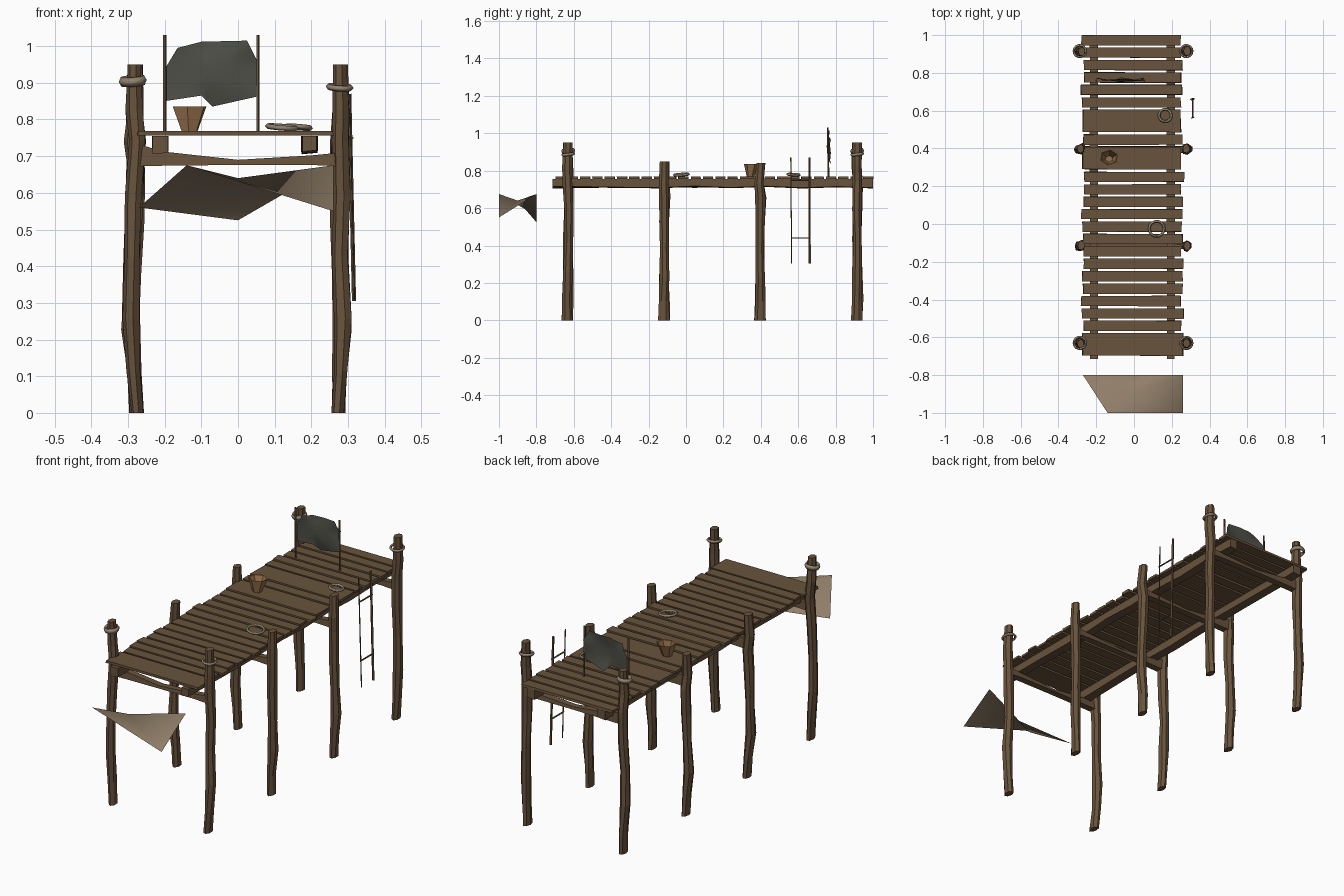
import bpy, bmesh, math, random
from mathutils import Vector, Matrix

random.seed(4)
if "Cube" in bpy.data.objects:
    bpy.data.objects.remove(bpy.data.objects["Cube"], do_unlink=True)


def material(name, rgb):
    m = bpy.data.materials.new(name)
    m.use_nodes = True
    m.diffuse_color = (*rgb, 1)
    m.node_tree.nodes["Principled BSDF"].inputs["Base Color"].default_value = (*rgb, 1)
    return m


WOOD = material("weathered_wood", (0.14, 0.087, 0.045))
CLAY = material("clay_orange", (0.30, 0.16, 0.07))
HIDE = material("grey_hide", (0.075, 0.077, 0.062))
ROPE = material("pale_rope", (0.28, 0.22, 0.15))
CANVAS = material("tan_canvas", (0.28, 0.21, 0.14))


def finish(bm, name, mat, smooth=False):
    me = bpy.data.meshes.new(name)
    bm.to_mesh(me)
    bm.free()
    me.materials.append(mat)
    for p in me.polygons:
        p.use_smooth = smooth
    ob = bpy.data.objects.new(name, me)
    bpy.context.scene.collection.objects.link(ob)
    return ob


def jitter(amount):
    return random.uniform(-amount, amount)


def loft(name, rings, mat, caps=(True, True), smooth=False):
    """Skin a list of equal point rings."""
    bm = bmesh.new()
    loops = [[bm.verts.new(p) for p in ring] for ring in rings]
    n = len(loops[0])
    for a, b in zip(loops, loops[1:]):
        for i in range(n):
            j = (i + 1) % n
            bm.faces.new((a[i], a[j], b[j], b[i]))
    if caps[0]:
        bm.faces.new(loops[0][::-1])
    if caps[1]:
        bm.faces.new(loops[-1])
    bmesh.ops.recalc_face_normals(bm, faces=bm.faces)
    return finish(bm, name, mat, smooth)


def box(name, lo, hi, mat, wobble=0.0):
    bm = bmesh.new()
    bmesh.ops.create_cube(bm, size=1)
    lo, hi = Vector(lo), Vector(hi)
    for v in bm.verts:
        v.co = Vector([lo[k] + (v.co[k] + 0.5) * (hi[k] - lo[k]) for k in range(3)])
        v.co.x += jitter(wobble)
        v.co.y += jitter(wobble * 0.6)
    return finish(bm, name, mat)


def pole(name, a, b, radius, sides=5):
    """Thin straight stick between two points."""
    a, b = Vector(a), Vector(b)
    turn = (b - a).to_track_quat("Z", "Y")
    rings = [[p + turn @ Vector((radius * math.cos(t), radius * math.sin(t), 0))
              for t in (math.tau * i / sides for i in range(sides))] for p in (a, b)]
    return loft(name, rings, WOOD)


def rope_ring(name, centre, radius, thick, height, tilt=(0, 0)):
    """Coil with a flattened four-sided section."""
    spin = Matrix.Rotation(tilt[0], 3, "X") @ Matrix.Rotation(tilt[1], 3, "Y")
    section = ((-thick, 0), (0, -height), (thick, 0), (0, height))
    rings = []
    for i in range(15):
        t = math.tau * i / 14
        rings.append([Vector(centre) + spin @ Vector(((radius + r) * math.cos(t),
                      (radius + r) * math.sin(t), z)) for r, z in section])
    return loft(name, rings, ROPE, (False, False), True)


# Deck planks, counted from the back; some are double width
PITCH = 1.71 / 26
slot = 0
while slot < 26:
    span = 2 if slot in (6, 9, 24) else 1
    y1 = 1.0 - slot * PITCH
    y0 = y1 - span * PITCH + 0.012
    box("deck_plank", (-0.273 + jitter(0.01), y0, 0.756),
        (0.255 + jitter(0.01), y1, 0.769), WOOD, 0.003)
    slot += span

# Long beams under the deck
for side, x in (("right", -0.212), ("left", 0.195)):
    rings = []
    for i in range(10):
        y = -0.715 + 1.715 * i / 9
        w, low = 0.021 + jitter(0.002), 0.71 + jitter(0.005)
        rings.append([(x - w, y, low), (x + w, y, low + 0.004),
                      (x + w, y, 0.755), (x - w, y, 0.755)])
    loft(side + "_long_beam", rings, WOOD)

# Crooked posts: height fraction, outward shift, x radius, y radius
BEND = ((0, 0, 0.017, 0.030), (0.12, 0.006, 0.019, 0.028), (0.27, 0.014, 0.025, 0.027),
        (0.45, 0.012, 0.023, 0.023), (0.62, 0.006, 0.025, 0.026),
        (0.78, 0.002, 0.024, 0.028), (0.87, 0.008, 0.025, 0.026), (1, 0.004, 0.019, 0.024))
ROWS = ((-0.63, 0.95), (-0.115, 0.85), (0.395, 0.84), (0.915, 0.95))
for y, top in ROWS:
    for side, sign in (("right", -1), ("left", 1)):
        rings = []
        for f, shift, rx, ry in BEND:
            cx = sign * (0.276 + shift * (1 if sign < 0 else 0.5)) + jitter(0.004)
            cy = y + jitter(0.005)
            rings.append([(cx + rx * math.cos(t) * (1 + jitter(0.1)),
                           cy + ry * math.sin(t) * (1 + jitter(0.1)), top * f)
                          for t in (math.tau * (i + 0.5) / 7 for i in range(7))])
        loft(side + "_post", rings, WOOD)

    # Sagging cross beam joining the pair of posts
    rings = []
    for x, low, high in ((-0.28, 0.672, 0.735), (-0.2, 0.674, 0.712), (0, 0.676, 0.69),
                         (0.2, 0.676, 0.702), (0.28, 0.672, 0.71)):
        rings.append([(x, y - 0.018, low), (x, y + 0.018, low),
                      (x, y + 0.016, high), (x, y - 0.016, high)])
    loft("cross_beam", rings, WOOD)

# Rope bands round the tall end posts
for y in (-0.63, 0.915):
    rope_ring("right_post_rope", (-0.287, y, 0.905), 0.032, 0.006, 0.013, (0.1, -0.08))
    rope_ring("left_post_rope", (0.277, y, 0.888), 0.032, 0.006, 0.008, (0.12, 0.06))

# Rope coils lying on the deck
rope_ring("front_rope_coil", (0.12, -0.025, 0.779), 0.040, 0.007, 0.007, (0.06, 0.08))
rope_ring("back_rope_coil", (0.165, 0.575, 0.779), 0.033, 0.007, 0.007, (-0.06, 0.08))

# Flared open pot
pot = []
for cx, cy, r, z in ((-0.132, 0.345, 0.024, 0.769), (-0.132, 0.352, 0.05, 0.836),
                     (-0.132, 0.352, 0.044, 0.834), (-0.132, 0.345, 0.02, 0.776)):
    pot.append([(cx + r * math.cos(t), cy + r * 0.85 * math.sin(t), z)
                for t in (math.tau * i / 6 + 0.4 for i in range(6))])
loft("clay_pot", pot, CLAY)

# Drying rack: two poles and a stretched hide
for x in (-0.2, 0.054):
    pole("rack_pole", (x, 0.762, 0.76), (x, 0.758, 1.03), 0.005)


def fan_sheet(name, centre, rim, mat):
    bm = bmesh.new()
    hub = bm.verts.new(centre)
    edge = [bm.verts.new(p) for p in rim]
    for i, v in enumerate(edge):
        bm.faces.new((hub, v, edge[(i + 1) % len(edge)]))
    return bm


OUTLINE = ((-0.2, 0.85), (-0.1, 0.865), (-0.07, 0.835), (0.05, 0.862), (0.05, 0.965),
           (0.025, 1.015), (-0.1, 1.012), (-0.165, 0.995), (-0.198, 0.94))
hide = fan_sheet("stretched_hide", (-0.08, 0.752, 0.93),
                 [(x, 0.764 + 0.007 * (-1) ** i, z) for i, (x, z) in enumerate(OUTLINE)], HIDE)
bmesh.ops.subdivide_edges(hide, edges=hide.edges[:], cuts=1, use_grid_fill=True)
for v in hide.verts:
    v.co.y += jitter(0.006)
finish(hide, "stretched_hide", HIDE, True)

# Sagging canvas hanging beyond the front end
canvas = fan_sheet("canvas_sheet", (0, -0.9, 0.64),
                   [(-0.27, -0.8, 0.56), (0, -0.8, 0.525), (0.26, -0.8, 0.675),
                    (0.26, -1, 0.55), (-0.14, -1, 0.675)], CANVAS)
bmesh.ops.recalc_face_normals(canvas, faces=canvas.faces)
finish(canvas, "canvas_sheet", CANVAS, True)

# Ladder leaning on the left side
pole("ladder_rail_front", (0.316, 0.565, 0.305), (0.303, 0.56, 0.87), 0.003)
pole("ladder_rail_back", (0.316, 0.662, 0.305), (0.303, 0.66, 0.87), 0.006)
for z in (0.44, 0.75):
    pole("ladder_rung", (0.311, 0.562, z), (0.311, 0.662, z), 0.004)
